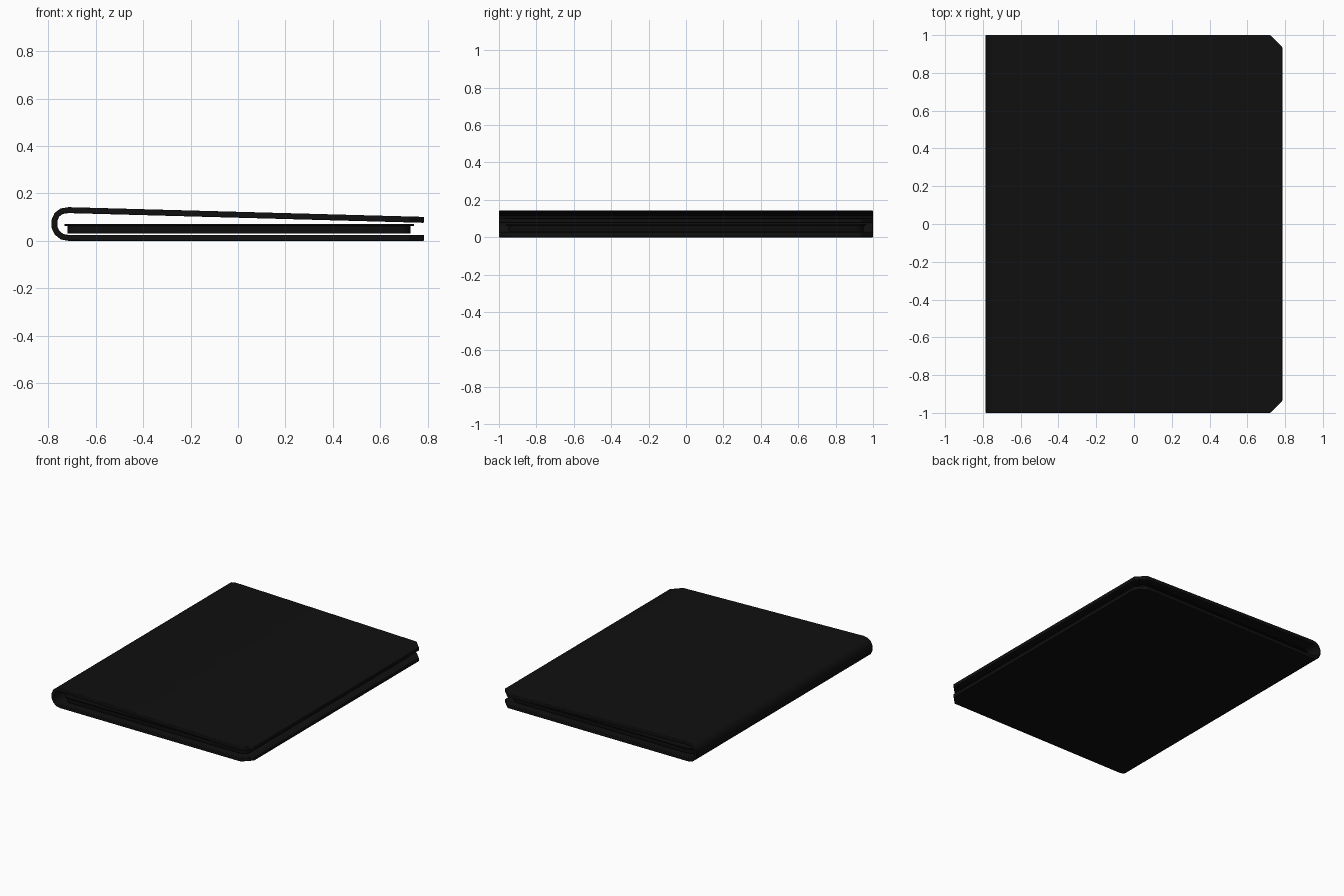
import bpy, bmesh, math
from mathutils import Vector

if "Cube" in bpy.data.objects:
    bpy.data.objects.remove(bpy.data.objects["Cube"])


def material(name, v):
    m = bpy.data.materials.new(name)
    m.diffuse_color = (v, v, v, 1)
    m.use_nodes = True
    m.node_tree.nodes["Principled BSDF"].inputs["Base Color"].default_value = m.diffuse_color
    return m


cover_mat = material("black_cover", 0.005)
slab_mat = material("black_device", 0.004)


def finish(name, bm, mat, bevel):
    bmesh.ops.recalc_face_normals(bm, faces=bm.faces)
    me = bpy.data.meshes.new(name)
    bm.to_mesh(me)
    bm.free()
    ob = bpy.data.objects.new(name, me)
    bpy.context.collection.objects.link(ob)
    me.materials.append(mat)
    mod = ob.modifiers.new("soft_edges", 'BEVEL')
    mod.width, mod.segments, mod.limit_method = bevel, 2, 'ANGLE'
    mod.angle_limit = math.radians(40)
    bpy.context.view_layer.objects.active = ob
    ob.select_set(True)
    bpy.ops.object.shade_smooth_by_angle(angle=math.radians(35))
    ob.select_set(False)
    return ob


def prism(points, direction):
    bm = bmesh.new()
    face = bm.faces.new([bm.verts.new(p) for p in points])
    ext = bmesh.ops.extrude_face_region(bm, geom=[face])
    bmesh.ops.translate(bm, vec=direction,
                        verts=[v for v in ext["geom"] if isinstance(v, bmesh.types.BMVert)])
    return bm


# folded cover: centreline thickened both ways, then extruded along y
HALF = 0.0125
path = [Vector(p) for p in [
    (0.785, 0.0885), (-0.715, 0.1295), (-0.744, 0.125), (-0.764, 0.110),
    (-0.7745, 0.086), (-0.7745, 0.058), (-0.763, 0.034), (-0.742, 0.017),
    (-0.715, 0.0125), (0.785, 0.0125)]]
left, right = [], []
for i, p in enumerate(path):
    t = (path[min(i + 1, len(path) - 1)] - path[max(i - 1, 0)]).normalized()
    if i in (1, len(path) - 2):
        t = (path[1] - path[0]).normalized() if i == 1 else Vector((1, 0))
    n = Vector((-t.y, t.x)) * HALF
    left.append(p + n)
    right.append(p - n)
bm = prism([(p.x, -1, p.y) for p in left + right[::-1]], (0, 2, 0))

# clipped corners on the free edge
for s in (-1, 1):
    cut = bmesh.ops.bisect_plane(
        bm, geom=bm.verts[:] + bm.edges[:] + bm.faces[:], dist=1e-6,
        plane_co=(0.722, s, 0), plane_no=(1, s, 0), clear_outer=True)
    edges = [e for e in bm.edges if e.is_boundary]
    bmesh.ops.holes_fill(bm, edges=edges, sides=0)
finish("folio_cover", bm, cover_mat, 0.004)


# device resting on the lower flap, with rounded corners
def slab(name, x0, x1, y, z0, z1, r, bevel):
    pts = []
    for cx, cy, a0 in ((x1 - r, y - r, 0), (x0 + r, y - r, 90),
                       (x0 + r, r - y, 180), (x1 - r, r - y, 270)):
        for k in range(6):
            a = math.radians(a0 + 18 * k)
            pts.append((cx + r * math.cos(a), cy + r * math.sin(a), z0))
    return finish(name, prism(pts, (0, 0, z1 - z0)), slab_mat, bevel)


slab("device_body", -0.72, 0.728, 0.95, 0.030, 0.063, 0.05, 0.002)
slab("device_front_rim", -0.732, 0.742, 0.963, 0.063, 0.072, 0.06, 0.002)
